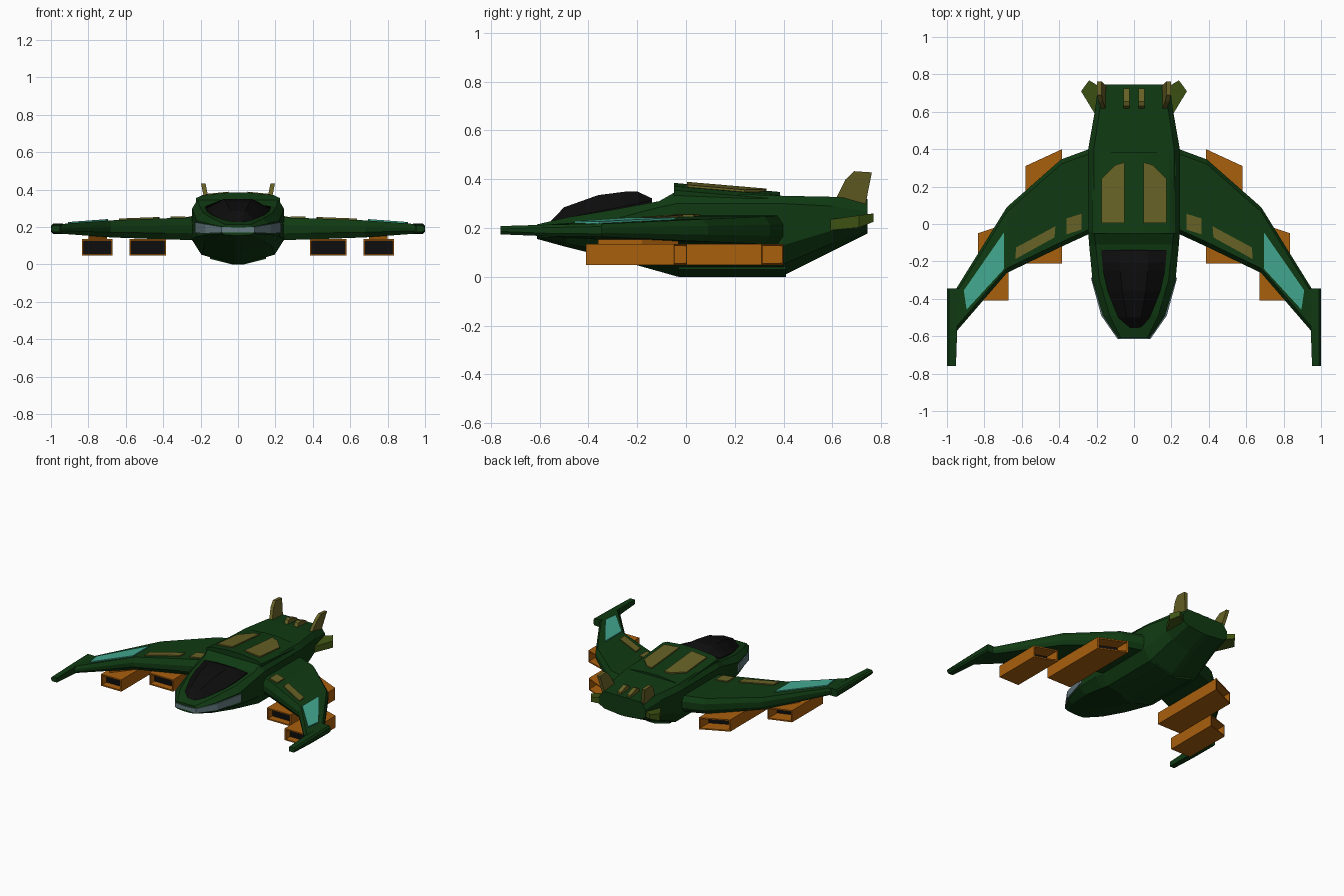
import bpy, bmesh
from mathutils import Vector

if "Cube" in bpy.data.objects:
    bpy.data.objects.remove(bpy.data.objects["Cube"])


def material(name, r, g, b):
    m = bpy.data.materials.new(name)
    m.diffuse_color = (r, g, b, 1)
    m.use_nodes = True
    m.node_tree.nodes["Principled BSDF"].inputs["Base Color"].default_value = m.diffuse_color
    return m


GREEN = material("dark green", .005, .042, .006)
OLIVE = material("olive", .135, .12, .019)
MOSS = material("moss green", .05, .09, .007)
ORANGE = material("orange", .40, .115, .004)
TEAL = material("teal", .055, .39, .28)
STEEL = material("steel blue", .13, .20, .22)
BLACK = material("black", .004, .004, .004)


def finish(name, bm, *mats):
    bmesh.ops.recalc_face_normals(bm, faces=bm.faces[:])
    me = bpy.data.meshes.new(name)
    bm.to_mesh(me)
    bm.free()
    for m in mats:
        me.materials.append(m)
    ob = bpy.data.objects.new(name, me)
    bpy.context.collection.objects.link(ob)
    return ob


def loft(name, rings, mat):
    """Skin a list of closed rings and cap both ends."""
    bm = bmesh.new()
    vs = [[bm.verts.new(p) for p in r] for r in rings]
    n = len(vs[0])
    for a, b in zip(vs, vs[1:]):
        for i in range(n):
            j = (i + 1) % n
            bm.faces.new((a[i], a[j], b[j], b[i]))
    bm.faces.new(vs[0])
    bm.faces.new(vs[-1])
    return finish(name, bm, mat)


def symmetric(y, half):
    """Full ring at y from a right-hand half outline of (x, z)."""
    return [(x, y, z) for x, z in half] + [(-x, y, z) for x, z in reversed(half)]


def lerp_table(table, x, k):
    for a, b in zip(table, table[1:]):
        if x <= b[0]:
            t = (x - a[0]) / (b[0] - a[0])
            return a[k] + t * (b[k] - a[k])
    return table[-1][k]


def plate(name, outline, zfun, s, mat, t=.008):
    """Thin panel lying on a sloped surface, s = side."""
    low = [(s * x, y, zfun(x, y) - .006) for x, y in outline]
    top = [(x, y, z + .006 + t) for x, y, z in low]
    return loft(name, [low, top], mat)


# fuselage: y, side width, keel z, lower edge z, upper edge z, top width, top z
HULL = [
    (-.61, .085, .155, .165, .200, .070, .215),
    (-.49, .165, .122, .160, .220, .130, .243),
    (-.30, .222, .075, .150, .235, .185, .275),
    (-.11, .240, .022, .140, .285, .205, .310),
    (-.04, .245, .002, .135, .300, .215, .350),
    (.40, .245, .005, .130, .300, .215, .332),
    (.60, .210, .105, .190, .290, .185, .328),
    (.745, .190, .178, .215, .270, .155, .318)]
loft("fuselage", [symmetric(y, [(.02, zb), (.8 * w, zb + (zl - zb) * .38), (w, zl),
                                (w, zh), (wt, zt)])
                  for y, w, zb, zl, zh, wt, zt in HULL], GREEN)

# keel plate under the belly
loft("keel_plate", [symmetric(y, [(.03, 0), (.15, .03), (.15, .06)]) for y in (-.03, .41)], GREEN)

# raised deck on the back
deck = []
for y, d in ((-.05, 0), (.385, .037)):
    deck.append(symmetric(y, [(.225, .29), (.225, .355 - d), (.19, .371 - d), (.05, .385 - d)]))
loft("upper_deck", deck, GREEN)


def deck_z(x, y):
    return .385 - .014 * (x - .05) / .14 - .085 * (y + .05)


# canopy: y, half width, edge z, top z
CANOPY = [(-.555, .045, .220, .228), (-.50, .085, .240, .285), (-.36, .14, .268, .335),
          (-.25, .165, .290, .349), (-.20, .17, .300, .350), (-.14, .175, .312, .322)]
loft("canopy", [symmetric(y, [(w, ze - .04), (w, ze), (w * .45, zt)])
                for y, w, ze, zt in CANOPY], BLACK)

# steel strip wrapped round the nose: x, y, z low, z high
NOSE = [(.0, -.616, .172, .197), (.087, -.616, .170, .202),
        (.175, -.49, .166, .216), (.230, -.29, .168, .226)]
path = [(-x, y, a, b) for x, y, a, b in reversed(NOSE[1:])] + NOSE
loft("nose_strip", [[(x, y, a), (x, y, b), (x * .9, y + .025, b), (x * .9, y + .025, a)]
                    for x, y, a, b in path], STEEL)

# wing stations: x, front y, rear y, low z, high z
WING = [(.20, -.035, .415, .130, .252), (.39, -.122, .345, .134, .247),
        (.68, -.262, .090, .145, .236), (.95, -.575, -.345, .165, .216)]


def wing_z(x, y):
    return lerp_table(WING, x, 4)


def wing_ring(s, x, yf, yr, zl, zh):
    h, b = zh - zl, .025
    return [(s * x, yf, zl + h * .3), (s * x, yf, zl + h * .65), (s * x, yf + b, zh),
            (s * x, yr - b, zh), (s * x, yr, zl + h * .7), (s * x, yr, zl + h * .3),
            (s * x, yr - b, zl), (s * x, yf + b, zl)]


def engine_duct(name, s, x0, x1, yf, y_in, y_out):
    """Rectangular tube with slanted rear end and black recesses."""
    bm = bmesh.new()
    bmesh.ops.create_cube(bm, size=1)
    for v in bm.verts:
        outer = v.co.x > 0
        back = y_out if outer else y_in
        v.co = Vector((s * (x1 if outer else x0), back if v.co.y > 0 else yf,
                       .135 if v.co.z > 0 else .048))
    if s < 0:
        bmesh.ops.reverse_faces(bm, faces=bm.faces[:])
    bm.normal_update()
    ends = [f for f in bm.faces if abs(f.normal.y) > .6]
    for f in ends:
        push = .05 if f.normal.y < 0 else -.10
        bmesh.ops.inset_region(bm, faces=[f], thickness=.013)
        g = bmesh.ops.extrude_discrete_faces(bm, faces=[f])["faces"][0]
        for v in g.verts:
            v.co.y += push
        g.material_index = 1
    return finish(name, bm, ORANGE, BLACK)


for s, side in ((1, "right"), (-1, "left")):
    loft(side + "_wing", [wing_ring(s, *w) for w in WING], GREEN)

    # wing tip blade pointing forward
    loft(side + "_wing_tip", [
        [(s * x0, y, za), (s * .99, y, za), (s * 1, y, za + .012), (s * 1, y, zb - .012),
         (s * .99, y, zb), (s * x0, y, zb)]
        for y, x0, za, zb in ((-.76, .952, .174, .208), (-.56, .945, .166, .214),
                              (-.345, .935, .164, .218))], GREEN)

    # painted wing panels and deck hatches
    plate(side + "_wing_window", [(.695, -.045), (.695, -.24), (.895, -.458), (.91, -.355)],
          wing_z, s, TEAL)
    plate(side + "_long_wing_panel", [(.42, -.012), (.425, -.072), (.635, -.188), (.63, -.125)],
          wing_z, s, OLIVE)
    plate(side + "_small_wing_panel", [(.28, .055), (.28, -.03), (.36, -.055), (.36, .03)],
          wing_z, s, OLIVE)
    plate(side + "_deck_hatch", [(.05, .005), (.175, .005), (.175, .24), (.10, .315), (.05, .33)],
          deck_z, s, OLIVE, .009)

    # engine ducts and their pylons
    engine_duct(side + "_inner_duct", s, .385, .58, -.21, .40, .31)
    engine_duct(side + "_outer_duct", s, .67, .835, -.41, .005, -.05)
    loft(side + "_duct_pylon", [[(s * x, y, z) for x, y in
                                 ((.70, -.24), (.70, -.03), (.80, -.18), (.80, -.36))]
                                for z in (.13, .17)], ORANGE)

    # tall tail fin leaning outward
    fin = [(.60, .29), (.655, .40), (.69, .433), (.762, .428), (.735, .29)]
    loft(side + "_tail_fin", [[(s * (.145 + (z - .29) * .2 + t), y, z) for y, z in fin]
                              for t in (0, .024)], OLIVE)

    # small ridge spine on the tail
    spine = [(.61, .31), (.63, .352), (.655, .36), (.725, .335), (.725, .30)]
    loft(side + "_tail_spine", [[(s * x, y, z) for y, z in spine] for x in (.025, .055)], OLIVE)

    # flared side flap
    flap = [(.16, .60), (.21, .59), (.283, .71), (.24, .768), (.16, .72)]
    loft(side + "_tail_flap", [[(s * x, y, .19 + max(0, y - .68) * .4) for x, y in flap],
                               [(s * x, y, .235 + (y - .59) * .14) for x, y in flap]], MOSS)
